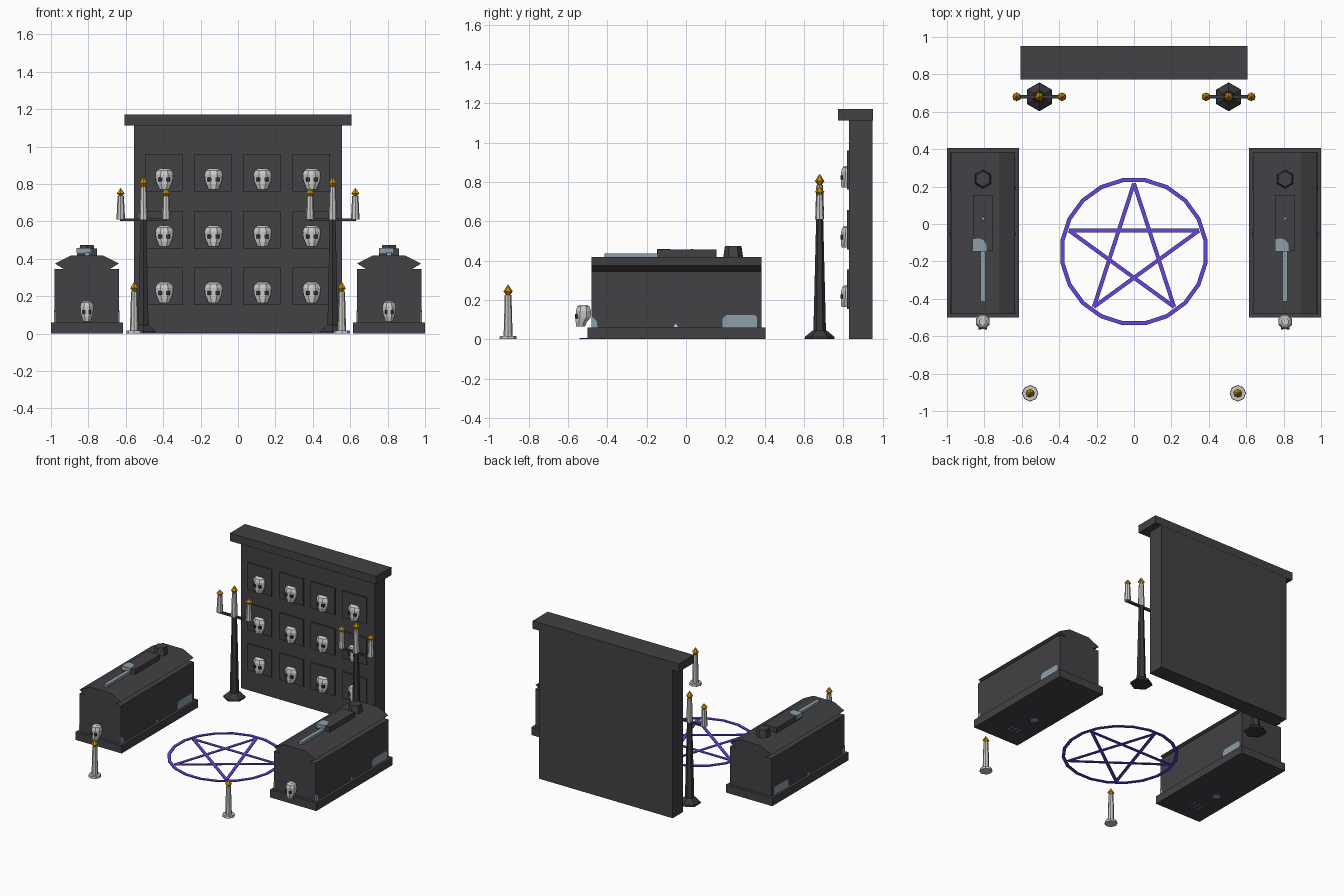
import bpy, bmesh, math
from mathutils import Matrix, Vector

if "Cube" in bpy.data.objects:
    bpy.data.objects.remove(bpy.data.objects["Cube"])


def material(name, r, g, b):
    m = bpy.data.materials.new(name)
    m.diffuse_color = (r, g, b, 1)
    m.use_nodes = True
    m.node_tree.nodes["Principled BSDF"].inputs["Base Color"].default_value = m.diffuse_color
    return m


STONE = material("dark stone", 0.054, 0.053, 0.06)
IRON = material("black iron", 0.041, 0.041, 0.046)
BONE = material("bone and wax", 0.59, 0.59, 0.58)
SOCKET = material("eye socket", 0.025, 0.025, 0.028)
FLAME = material("flame gold", 0.6, 0.28, 0.005)
STEEL = material("blue steel", 0.27, 0.35, 0.4)
PURPLE = material("purple chalk", 0.13, 0.06, 0.7)


def finish(name, bm, *mats):
    bmesh.ops.recalc_face_normals(bm, faces=bm.faces)
    mesh = bpy.data.meshes.new(name)
    bm.to_mesh(mesh)
    bm.free()
    for m in mats:
        mesh.materials.append(m)
    ob = bpy.data.objects.new(name, mesh)
    bpy.context.collection.objects.link(ob)
    return ob


def add_box(bm, x0, x1, y0, y1, z0, z1, index=0):
    mat = Matrix.Translation(((x0 + x1) / 2, (y0 + y1) / 2, (z0 + z1) / 2)) \
        @ Matrix.Diagonal((x1 - x0, y1 - y0, z1 - z0, 1))
    verts = bmesh.ops.create_cube(bm, size=1, matrix=mat)["verts"]
    for f in {f for v in verts for f in v.link_faces}:
        f.material_index = index


def box(name, x0, x1, y0, y1, z0, z1, mat):
    bm = bmesh.new()
    add_box(bm, x0, x1, y0, y1, z0, z1)
    return finish(name, bm, mat)


def add_rings(bm, rings, sides, turn=0.0):
    """Stack of polygon rings (cx, cy, z, rx, ry), capped at both ends."""
    loops = []
    for cx, cy, z, rx, ry in rings:
        loops.append([bm.verts.new((cx + rx * math.cos(turn + math.tau * i / sides),
                                    cy + ry * math.sin(turn + math.tau * i / sides), z))
                      for i in range(sides)])
    for a, b in zip(loops, loops[1:]):
        for i in range(sides):
            j = (i + 1) % sides
            bm.faces.new((a[i], a[j], b[j], b[i]))
    bm.faces.new(loops[0][::-1])
    bm.faces.new(loops[-1])


def turned(name, x, y, rings, mat, sides=6):
    bm = bmesh.new()
    add_rings(bm, [(x, y, z, r, r) for z, r in rings], sides, math.pi / 2)
    return finish(name, bm, mat)


def prism(name, profile, axis, lo, hi, mat):
    """Extrude a closed outline along the x, y or z axis."""
    k = "xyz".index(axis)
    bm = bmesh.new()
    verts = []
    for p in profile:
        co = list(p)
        co.insert(k, lo)
        verts.append(bm.verts.new(co))
    ext = bmesh.ops.extrude_face_region(bm, geom=[bm.faces.new(verts)])["geom"]
    move = Vector((0, 0, 0))
    move[k] = hi - lo
    bmesh.ops.translate(bm, vec=move, verts=[v for v in ext if isinstance(v, bmesh.types.BMVert)])
    return finish(name, bm, mat)


def skull(x, y, z, wide):
    """Low-poly skull facing -y, centred on its cranium."""
    bm = bmesh.new()
    shape = [(-0.056, 0.028, 0.024, -0.014), (-0.03, 0.040, 0.032, -0.010),
             (-0.010, 0.048, 0.041, -0.001), (0.024, 0.052, 0.042, 0),
             (0.046, 0.042, 0.034, 0), (0.055, 0.026, 0.02, 0)]
    add_rings(bm, [(x, y + cy, z + h, w * wide, d) for h, w, d, cy in shape],
              8, math.pi / 8)
    # eye sockets
    for s in (-1, 1):
        ex = x + s * 0.0205 * wide
        add_box(bm, ex - 0.0105 * wide, ex + 0.0105 * wide, y - 0.0415, y - 0.02,
                z - 0.014, z + 0.007, 1)
    finish("skull", bm, BONE, SOCKET)


def candle(x, y, z0, z1, tip):
    turned("candle", x, y, [(z0, 0.023), (z1, 0.017)], BONE, 8)
    h = tip - z1
    turned("flame", x, y, [(z1 - 0.003, 0.008), (z1 + h * 0.35, 0.024), (tip, 0.001)], FLAME)


# back wall with cap, niche plates and skulls
box("wall", -0.555, 0.555, 0.83, 0.95, 0, 1.115, STONE)
box("wall_cap", -0.607, 0.607, 0.772, 0.951, 1.112, 1.171, STONE)
for cx in (-0.397, -0.134, 0.128, 0.391):
    for cz in (0.254, 0.556, 0.861):
        box("niche_plate", cx - 0.1, cx + 0.1, 0.82, 0.835, cz - 0.1, cz + 0.1, STONE)
        skull(cx + 0.003, 0.827, cz - 0.034, 1.0)

for s in (-1, 1):
    # tomb
    tx = s * 0.808
    box("tomb_base", tx - 0.192, tx + 0.192, -0.5, 0.405, 0.001, 0.06, STONE)
    box("tomb_body", tx - 0.172, tx + 0.172, -0.48, 0.385, 0.06, 0.345, STONE)
    half = [(0.12, 0.343), (0.171, 0.375), (0.085, 0.418)]
    outline = [(tx + a, b) for a, b in half] + [(tx - a, b) for a, b in reversed(half)]
    prism("tomb_lid", outline, "y", -0.48, 0.385, STONE)

    # lid ornaments: raised slab, knob and steel blade lying on top
    box("lid_slab", tx - 0.053, tx + 0.053, -0.145, 0.155, 0.418, 0.456, STONE)
    turned("lid_knob", tx, 0.24, [(0.418, 0.05), (0.475, 0.042)], STONE)
    box("lid_shaft", tx - 0.014, tx + 0.014, -0.415, -0.14, 0.416, 0.436, STEEL)
    prism("lid_blade", [(tx - 0.055, -0.148), (tx + 0.02, -0.148), (tx + 0.018, -0.11),
                        (tx + 0.002, -0.085), (tx - 0.02, -0.078), (tx - 0.055, -0.08)],
          "z", 0.43, 0.459, STEEL)
    turned("lid_stud", tx, 0.03, [(0.455, 0.007), (0.459, 0.006)], BONE)

    # steel inlays low on both long sides
    for side in (-1, 1):
        px = tx + side * 0.172
        prism("side_inlay", [(0.185, 0.06), (0.36, 0.06), (0.36, 0.112), (0.35, 0.123),
                             (0.205, 0.123), (0.187, 0.105)], "x", px - 0.003, px + 0.003, STEEL)
        prism("corner_inlay", [(-0.481, 0.06), (-0.45, 0.06), (-0.455, 0.095),
                               (-0.481, 0.115)], "x", px - 0.003, px + 0.003, STEEL)
        prism("side_chip", [(-0.065, 0.062), (-0.04, 0.062), (-0.052, 0.08)],
              "x", px - 0.003, px + 0.003, BONE)

    # thin steel marks under the base
    turned("under_disc", tx - 0.058, -0.16, [(0, 0.028), (0.003, 0.028)], STEEL, 10)
    for k in range(3):
        mx = tx - 0.07 + k * 0.035
        box("under_mark", mx - 0.004, mx + 0.004, -0.37, -0.31, 0, 0.003, STEEL)
    skull(tx, -0.522, 0.12, 0.75)

    # three-armed candle stand
    cx, cy = s * 0.506, 0.68
    turned("stand_foot", cx, cy, [(0, 0.077), (0.012, 0.075), (0.045, 0.035)], IRON)
    turned("stand_pole", cx, cy, [(0.04, 0.032), (0.61, 0.018)], IRON)
    box("stand_arm", cx - 0.125, cx + 0.125, cy - 0.009, cy + 0.009, 0.602, 0.616, IRON)
    candle(cx, cy, 0.61, 0.785, 0.84)
    for a in (-0.121, 0.121):
        candle(cx + a, cy, 0.61, 0.735, 0.778)

    # floor candle on a dish
    turned("candle_dish", s * 0.555, -0.905, [(0, 0.044), (0.017, 0.042)], BONE, 8)
    candle(s * 0.555, -0.905, 0.015, 0.225, 0.277)

# floor circle: flat ring of twenty sides
CY = -0.148
bm = bmesh.new()
N = 20
loops = []
for r, z in ((0.398, 0), (0.398, 0.007), (0.376, 0.007), (0.376, 0)):
    loops.append([bm.verts.new((r * math.cos(math.tau * (i + 0.5) / N),
                                CY + r * math.sin(math.tau * (i + 0.5) / N), z))
                  for i in range(N)])
for k in range(4):
    a, b = loops[k], loops[(k + 1) % 4]
    for i in range(N):
        j = (i + 1) % N
        bm.faces.new((a[i], a[j], b[j], b[i]))
finish("floor_ring", bm, PURPLE)

# five star bars inside the circle
tips = [Vector((0.365 * math.sin(math.tau * i / 5), CY + 0.365 * math.cos(math.tau * i / 5), 0.0035))
        for i in range(5)]
bm = bmesh.new()
for i in range(5):
    a, b = tips[i], tips[(i + 2) % 5]
    d = b - a
    mat = Matrix.Translation((a + b) / 2) @ Matrix.Rotation(math.atan2(d.y, d.x), 4, "Z") \
        @ Matrix.Diagonal((d.length, 0.021, 0.006, 1))
    bmesh.ops.create_cube(bm, size=1, matrix=mat)
finish("floor_star", bm, PURPLE)
